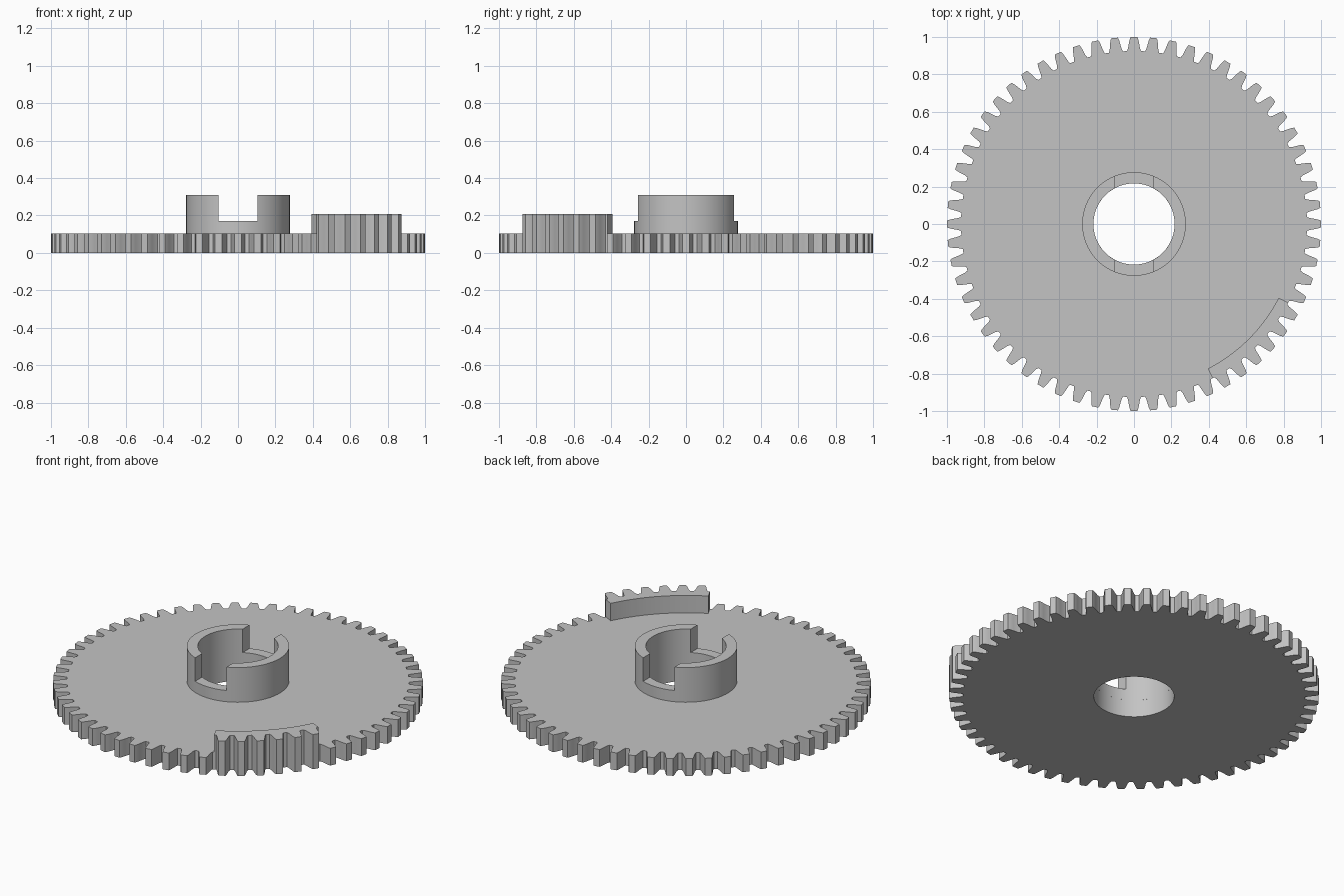
import bpy, bmesh
from math import cos, sin, acos, pi, radians

cube = bpy.data.objects.get("Cube")
if cube:
    bpy.data.objects.remove(cube)

TEETH = 60
PITCH = 2 * pi / TEETH
BORE, HUB = 0.217, 0.277
PLATE_TOP, RAISED_TOP, SLOT_FLOOR, HUB_TOP = 0.103, 0.207, 0.17, 0.31
SLOT_HALF = 0.103

# One flank as (radius, angle from tooth centre), tip to root
FLANK = [(1.0, 0.018), (0.985, 0.024), (0.967, 0.028), (0.94, 0.034), (0.925, 0.041)]

grey = bpy.data.materials.new("light grey")
grey.use_nodes = True
colour = (0.55, 0.55, 0.55, 1)
grey.diffuse_color = colour
grey.node_tree.nodes["Principled BSDF"].inputs["Base Color"].default_value = colour


def polar(r, a):
    return r * cos(a), r * sin(a)


def arc(r, start, end, steps):
    return [polar(r, start + (end - start) * i / steps) for i in range(steps + 1)]


def band(name, outer, inner, z0, z1, closed):
    """Solid between two matching outlines, either a full ring or an open sector."""
    bm = bmesh.new()
    loops = [[bm.verts.new((x, y, z)) for x, y in pts]
             for pts, z in ((outer, z0), (outer, z1), (inner, z1), (inner, z0))]
    n = len(outer)
    for i in range(n if closed else n - 1):
        j = (i + 1) % n
        for a, b in zip(loops, loops[1:] + loops[:1]):
            bm.faces.new((a[i], a[j], b[j], b[i]))
    if not closed:
        for i in (0, n - 1):
            bm.faces.new([loop[i] for loop in loops])
    bmesh.ops.recalc_face_normals(bm, faces=bm.faces)
    mesh = bpy.data.meshes.new(name)
    bm.to_mesh(mesh)
    bm.free()
    mesh.materials.append(grey)
    mesh.shade_smooth()
    mesh.set_sharp_from_angle(angle=radians(25))
    obj = bpy.data.objects.new(name, mesh)
    bpy.context.collection.objects.link(obj)
    return obj


def tooth_outline(first, count):
    """Polar points of a run of teeth, first root to last root."""
    pts = []
    for t in range(first, first + count):
        pts += [(r, t * PITCH - a) for r, a in reversed(FLANK)]
        pts += [(r, t * PITCH + a) for r, a in FLANK]
    return pts


# Toothed plate with a round bore
teeth = tooth_outline(0, TEETH)
band("gear_plate", [polar(r, a) for r, a in teeth],
     [polar(BORE, a) for r, a in teeth], 0, PLATE_TOP, True)

# Raised run of six teeth, ending at the middle of the roots
root = FLANK[-1][0]
run = tooth_outline(-10, 6)
run = [(root, -10.5 * PITCH)] + run + [(root, -4.5 * PITCH)]
band("raised_teeth", [polar(r, a) for r, a in run],
     [polar(0.868, a) for r, a in run], PLATE_TOP, RAISED_TOP, False)

# Hub collar below the slot
band("hub_collar", arc(HUB, 0, 2 * pi, 96)[:-1], arc(BORE, 0, 2 * pi, 96)[:-1],
     PLATE_TOP, SLOT_FLOOR, True)

# Two hub walls with a straight slot between them
for side, turn in (("left", 0), ("right", pi)):
    out, inn = acos(SLOT_HALF / HUB), acos(SLOT_HALF / BORE)
    band("hub_wall_" + side, arc(HUB, turn - out, turn + out, 40),
         arc(BORE, turn - inn, turn + inn, 40), SLOT_FLOOR, HUB_TOP, False)
